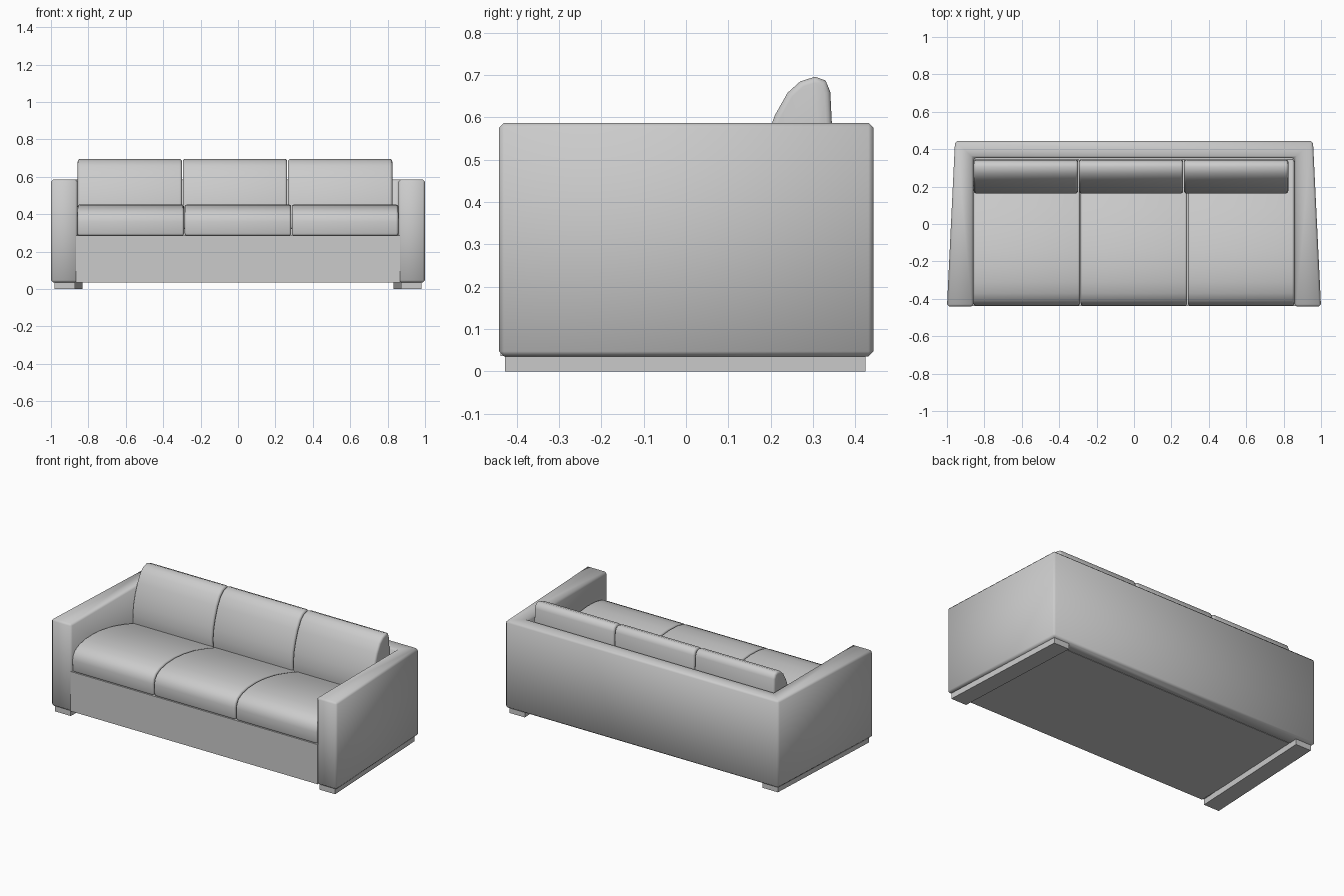
import bpy, bmesh, math
from mathutils import Vector

if "Cube" in bpy.data.objects:
    bpy.data.objects.remove(bpy.data.objects["Cube"])


def prism(name, pts, axis, a, b, bevel=0.0, segments=3):
    """Extrude a closed profile from a to b along x (pts are y, z) or z (pts are x, y)."""
    place = (lambda p, t: Vector((t, p[0], p[1]))) if axis == 'x' else (lambda p, t: Vector((p[0], p[1], t)))
    bm = bmesh.new()
    face = bm.faces.new([bm.verts.new(place(p, a)) for p in pts])
    ext = bmesh.ops.extrude_face_region(bm, geom=[face])
    moved = [v for v in ext['geom'] if isinstance(v, bmesh.types.BMVert)]
    bmesh.ops.translate(bm, verts=moved, vec=place((0, 0), b - a))
    bmesh.ops.recalc_face_normals(bm, faces=bm.faces)
    mesh = bpy.data.meshes.new(name)
    bm.to_mesh(mesh)
    bm.free()
    obj = bpy.data.objects.new(name, mesh)
    bpy.context.collection.objects.link(obj)
    bpy.ops.object.select_all(action='DESELECT')
    obj.select_set(True)
    bpy.context.view_layer.objects.active = obj
    if bevel:
        # Bevelled parts are soft all over; plain blocks keep hard edges
        mod = obj.modifiers.new("soft_edges", 'BEVEL')
        mod.width = bevel
        mod.segments = segments
        mod.limit_method = 'ANGLE'
        mod.angle_limit = math.radians(50)
        bpy.ops.object.shade_smooth()
    else:
        bpy.ops.object.shade_smooth_by_angle(angle=math.radians(40))
    return obj


# U-shaped frame: tapered arms joined to the back
half = [(0.957, 0.443), (1.0, -0.442), (0.858, -0.442), (0.858, 0.352)]
outline = half + [(-x, y) for x, y in reversed(half)]
prism("arms_and_back", outline, 'z', 0.035, 0.587, 0.012, 1)

# Base under the seat
prism("seat_base", [(-0.865, -0.438), (0.865, -0.438), (0.865, 0.36), (-0.865, 0.36)], 'z', 0.036, 0.287)

# Skid feet following the arm taper
for s, side in ((-1, "left"), (1, "right")):
    foot = [(0.98, -0.428), (0.94, 0.424), (0.832, 0.424), (0.872, -0.428)]
    prism(side + "_foot", [(s * x, y) for x, y in foot], 'z', 0.0, 0.04)

# Domed seat cushions
seat = [(-0.434, 0.285), (-0.437, 0.36), (-0.43, 0.39), (-0.41, 0.417), (-0.37, 0.437), (-0.31, 0.449),
        (-0.23, 0.452), (-0.14, 0.444), (-0.03, 0.424), (0.09, 0.391), (0.2, 0.355), (0.345, 0.31), (0.345, 0.285)]
for i in range(3):
    x = -0.858 + i * 0.573
    prism(f"seat_cushion_{i + 1}", seat, 'x', x, x + 0.569, 0.014)

# Rounded back cushions
back = [(0.175, 0.32), (0.165, 0.36), (0.163, 0.42), (0.17, 0.48), (0.186, 0.54), (0.21, 0.605), (0.24, 0.658),
        (0.27, 0.685), (0.305, 0.696), (0.33, 0.687), (0.341, 0.66), (0.346, 0.56), (0.346, 0.32)]
for i in range(3):
    x = -0.857 + i * 0.562
    prism(f"back_cushion_{i + 1}", back, 'x', x, x + 0.558, 0.014)
